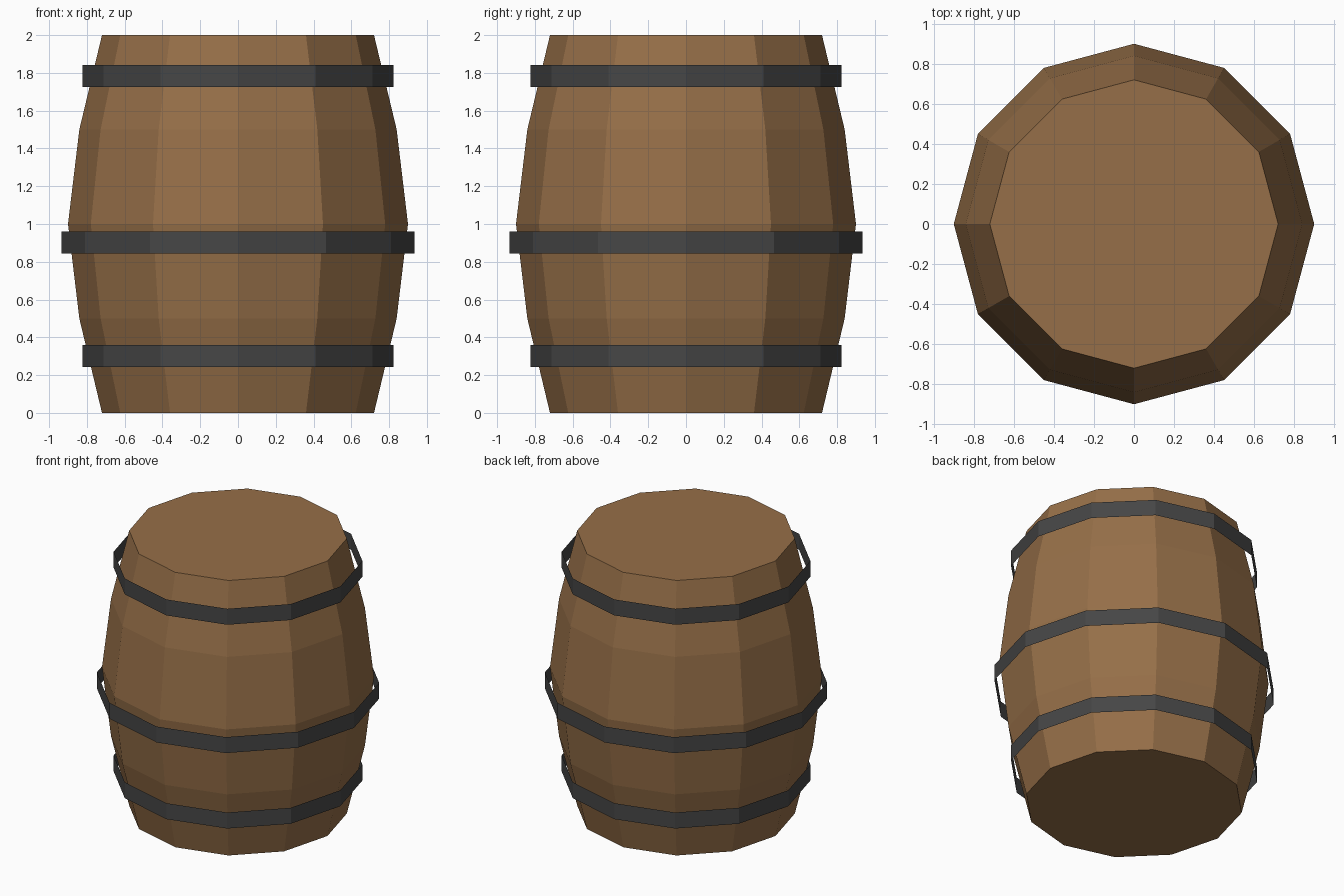
import bpy
import math

SIDES = 12

cube = bpy.data.objects.get("Cube")
if cube:
    bpy.data.objects.remove(cube, do_unlink=True)


def make_material(name, colour):
    mat = bpy.data.materials.new(name)
    mat.use_nodes = True
    mat.diffuse_color = colour
    mat.node_tree.nodes["Principled BSDF"].inputs["Base Color"].default_value = colour
    return mat


def lathe(name, profile, mat, capped):
    """Spin a (radius, height) profile, bottom to top, into a faceted shell."""
    verts = []
    for radius, z in profile:
        for i in range(SIDES):
            a = math.tau * i / SIDES
            verts.append((radius * math.cos(a), radius * math.sin(a), z))
    faces = []
    for row in range(len(profile) - 1):
        low, high = row * SIDES, (row + 1) * SIDES
        for i in range(SIDES):
            j = (i + 1) % SIDES
            faces.append((low + i, low + j, high + j, high + i))
    if capped:
        last = (len(profile) - 1) * SIDES
        faces.append(tuple(reversed(range(SIDES))))
        faces.append(tuple(range(last, last + SIDES)))
    mesh = bpy.data.meshes.new(name)
    mesh.from_pydata(verts, [], faces)
    mesh.materials.append(mat)
    mesh.update()
    obj = bpy.data.objects.new(name, mesh)
    bpy.context.collection.objects.link(obj)
    return obj


wood = make_material("brown wood", (0.305, 0.159, 0.065, 1))
iron = make_material("dark iron", (0.061, 0.061, 0.061, 1))

# Bulging wooden body with flat ends
lathe("barrel_body",
      [(0.72, 0), (0.84, 0.5), (0.9, 1), (0.84, 1.5), (0.72, 2)],
      wood, capped=True)

# Thin straight-sided hoops, open at top and bottom
for name, radius, z in (("lower_hoop", 0.823, 0.244),
                        ("middle_hoop", 0.934, 0.844),
                        ("upper_hoop", 0.823, 1.726)):
    lathe(name, [(radius, z), (radius, z + 0.116)], iron, capped=False)
